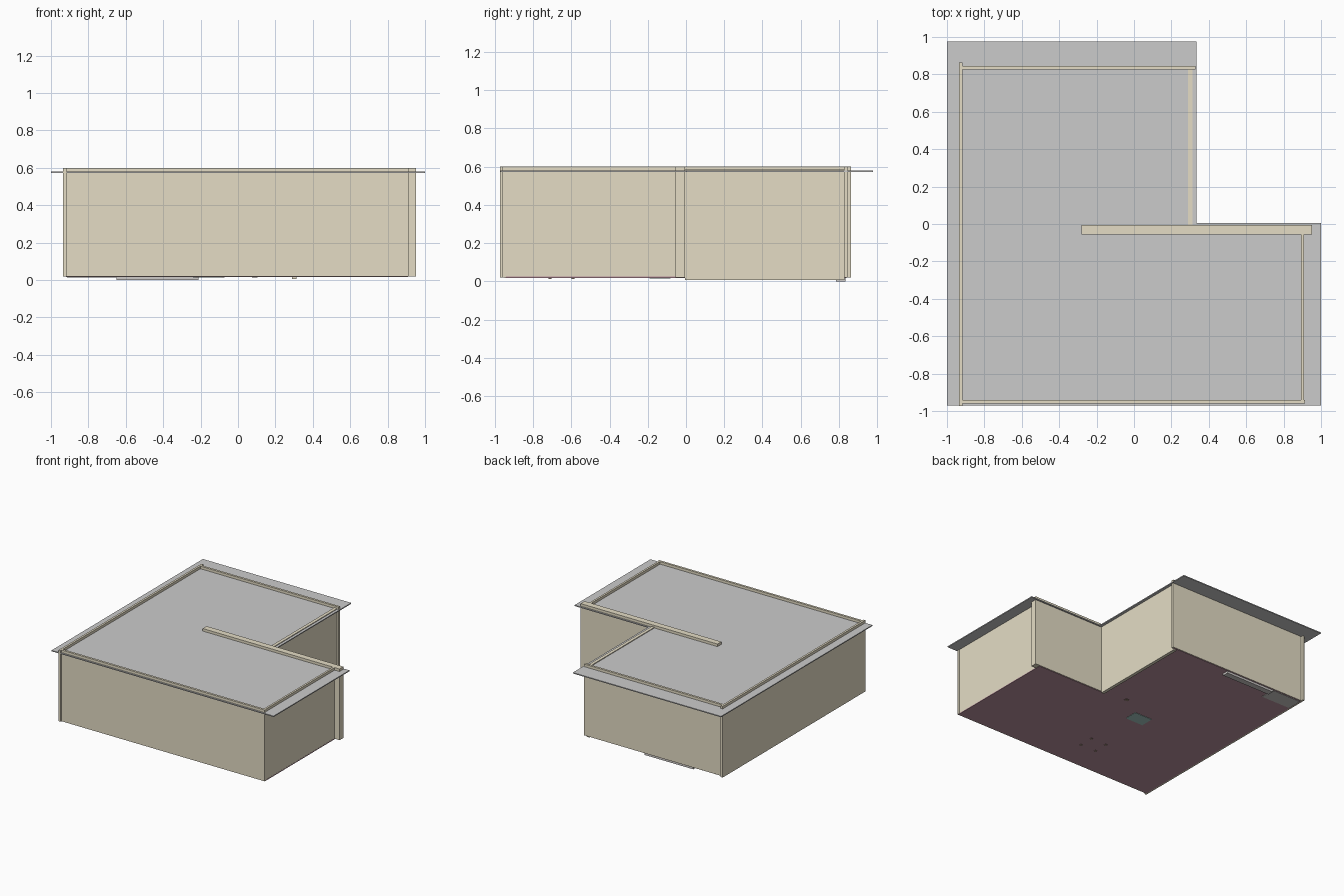
import bpy, bmesh

if "Cube" in bpy.data.objects:
    bpy.data.objects.remove(bpy.data.objects["Cube"])


def material(name, rgb):
    m = bpy.data.materials.new(name)
    m.diffuse_color = (*rgb, 1)
    m.use_nodes = True
    m.node_tree.nodes["Principled BSDF"].inputs["Base Color"].default_value = m.diffuse_color
    return m


TAN = material("wall_tan", (0.78, 0.72, 0.56))
RED = material("floor_red", (0.50, 0.29, 0.35))
TEAL = material("mat_teal", (0.38, 0.58, 0.54))
GREY = material("paving_grey", (0.62, 0.60, 0.58))
WOOD = material("dark_wood", (0.30, 0.22, 0.17))


def slab(name, outline, z0, z1, mat=None):
    """Extrude a flat outline from z0 up to z1."""
    bm = bmesh.new()
    face = bm.faces.new([bm.verts.new((x, y, z0)) for x, y in outline])
    top = bmesh.ops.extrude_face_region(bm, geom=[face])
    verts = [g for g in top["geom"] if isinstance(g, bmesh.types.BMVert)]
    bmesh.ops.translate(bm, vec=(0, 0, z1 - z0), verts=verts)
    bmesh.ops.recalc_face_normals(bm, faces=bm.faces)
    me = bpy.data.meshes.new(name)
    bm.to_mesh(me)
    bm.free()
    ob = bpy.data.objects.new(name, me)
    bpy.context.collection.objects.link(ob)
    if mat:
        me.materials.append(mat)
    return ob


def box(name, x0, x1, y0, y1, z0, z1, mat):
    return slab(name, [(x0, y0), (x1, y0), (x1, y1), (x0, y1)], z0, z1, mat)


def l_shape(x0, x1, y0, y1, notch_x, notch_y):
    return [(x0, y0), (x1, y0), (x1, notch_y),
            (notch_x, notch_y), (notch_x, y1), (x0, y1)]


# L-shaped roof and floor
slab("roof", l_shape(-1, 1, -0.97, 0.977, 0.335, 0.005), 0.571, 0.579)
slab("floor", l_shape(-0.92, 0.91, -0.95, 0.84, 0.31, -0.01), 0.017, 0.024, RED)

# Walls rising through the roof
for name, x0, x1, y0, y1 in [
    ("left_wall", -0.935, -0.918, -0.972, 0.864),
    ("front_wall", -0.925, 0.913, -0.960, -0.942),
    ("right_wall", 0.893, 0.909, -0.955, -0.005),
    ("back_wall", -0.920, 0.328, 0.827, 0.845),
    ("middle_wall", -0.280, 0.953, -0.055, -0.005),
]:
    box(name, x0, x1, y0, y1, 0.02, 0.6, TAN)
box("inner_side_wall", 0.288, 0.314, -0.005, 0.83, 0.006, 0.585, TAN)

# Flat pieces showing under the floor
box("back_threshold", -0.65, -0.21, 0.785, 0.835, 0.0, 0.018, GREY)
box("corner_tile", -0.915, -0.65, 0.71, 0.835, 0.014, 0.026, GREY)
box("teal_mat", -0.24, -0.08, -0.19, -0.08, 0.014, 0.027, TEAL)
box("floor_peg", 0.075, 0.105, 0.01, 0.035, 0.014, 0.03, WOOD)

# Hidden table whose leg ends poke through the floor
box("table_top", -0.25, -0.05, -0.75, -0.55, 0.17, 0.185, WOOD)
for x in (-0.22, -0.08):
    for y in (-0.71, -0.59):
        box("table_leg", x - 0.008, x + 0.008, y - 0.008, y + 0.008, 0.013, 0.172, WOOD)
